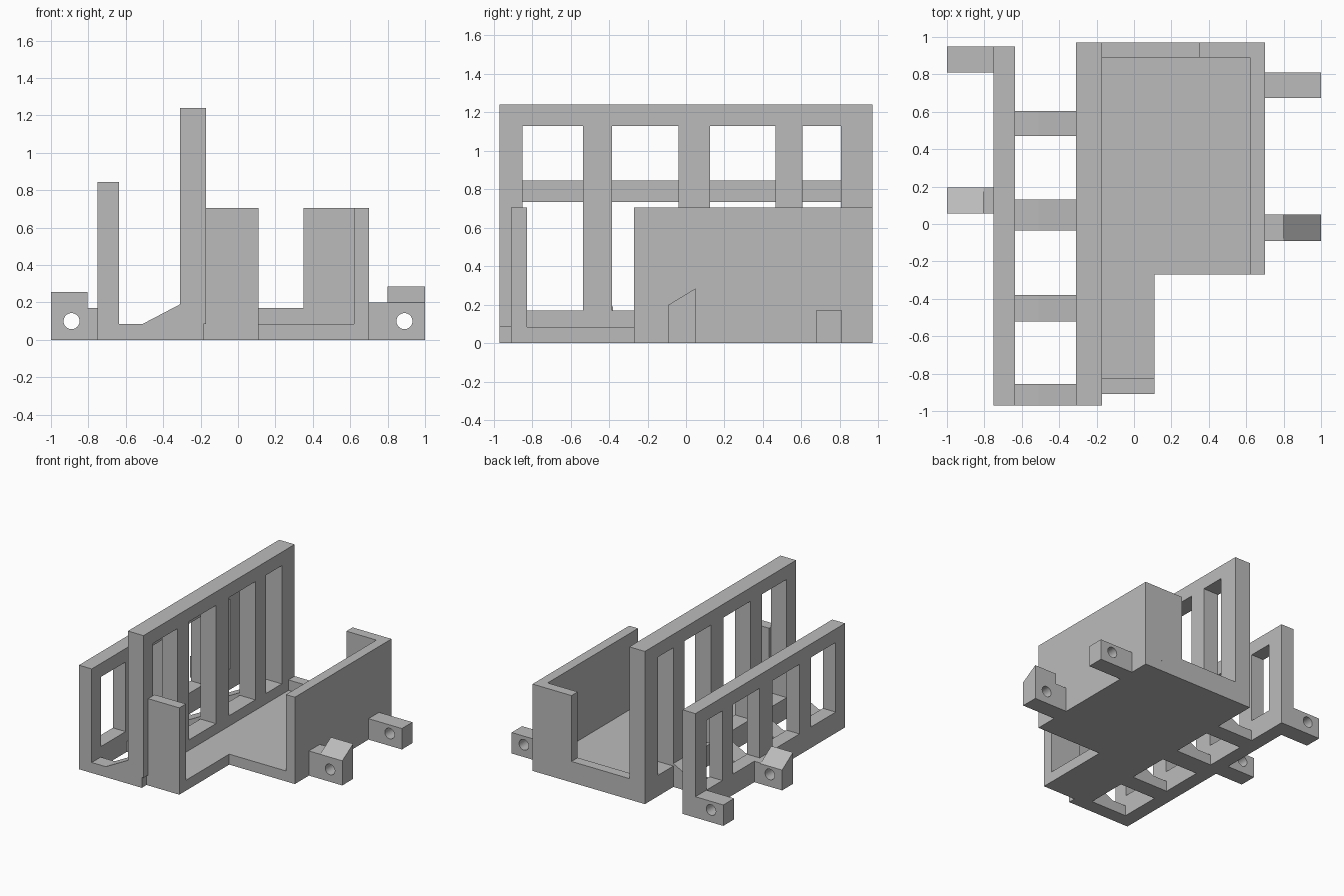
import bpy
import bmesh
from mathutils import Matrix, Vector

if "Cube" in bpy.data.objects:
    bpy.data.objects.remove(bpy.data.objects["Cube"])

GREY = (0.5, 0.5, 0.5, 1)
grey = bpy.data.materials.new("plain grey")
grey.use_nodes = True
grey.diffuse_color = GREY
grey.node_tree.nodes["Principled BSDF"].inputs["Base Color"].default_value = GREY


def finish(name, bm):
    bmesh.ops.recalc_face_normals(bm, faces=bm.faces)
    mesh = bpy.data.meshes.new(name)
    bm.to_mesh(mesh)
    bm.free()
    mesh.materials.append(grey)
    obj = bpy.data.objects.new(name, mesh)
    bpy.context.collection.objects.link(obj)
    return obj


def prism(name, points, axis, lo, hi):
    """Extrude a 2D outline along an axis; the outline uses the other two axes in order."""
    bm = bmesh.new()

    def place(p, depth):
        co = list(p)
        co.insert("xyz".index(axis), depth)
        return bm.verts.new(co)

    face = bm.faces.new([place(p, lo) for p in points])
    extruded = bmesh.ops.extrude_face_region(bm, geom=[face])["geom"]
    shift = Vector((0, 0, 0))
    shift["xyz".index(axis)] = hi - lo
    bmesh.ops.translate(bm, vec=shift, verts=[g for g in extruded if isinstance(g, bmesh.types.BMVert)])
    return finish(name, bm)


def box(name, x, y, z):
    return prism(name, [(x[0], y[0]), (x[1], y[0]), (x[1], y[1]), (x[0], y[1])], "z", *z)


def combine(obj, tools, operation):
    """Apply booleans and remove the tools."""
    for tool in tools:
        mod = obj.modifiers.new("boolean", "BOOLEAN")
        mod.operation, mod.object, mod.solver = operation, tool, "EXACT"
    deps = bpy.context.evaluated_depsgraph_get()
    deps.update()
    obj.data = bpy.data.meshes.new_from_object(obj.evaluated_get(deps))
    obj.modifiers.clear()
    for tool in tools:
        bpy.data.objects.remove(tool)
    return obj


# Two upright frames sharing the same window spacing
WINDOWS = [(-0.85, -0.535), (-0.385, -0.04), (0.125, 0.465), (0.605, 0.805)]


def window_frame(name, x, y, top, sill, head):
    wall = box(name, x, y, (0, top))
    cutters = [box("window_cutter", (x[0] - 0.1, x[1] + 0.1), w, (sill, head)) for w in WINDOWS]
    return combine(wall, cutters, "DIFFERENCE")


tall = window_frame("tall_frame", (-0.31, -0.17), (-0.97, 0.97), 1.24, 0.17, 1.13)
combine(tall, [box("notch_cutter", (-0.185, -0.1), (-1.1, -0.91), (-0.1, 0.085))], "DIFFERENCE")
window_frame("low_frame", (-0.75, -0.635), (-0.97, 0.95), 0.845, 0.17, 0.735)

# Ramped crossbars between the frames
RAMP = [(-0.635, 0), (-0.31, 0), (-0.31, 0.19), (-0.51, 0.085), (-0.635, 0.085)]
for lo, hi in [(-0.97, -0.855), (-0.52, -0.38), (-0.035, 0.13), (0.47, 0.605)]:
    prism("crossbar", RAMP, "y", lo, hi)

# Stepped tray floor with its walls
prism("tray_floor", [(-0.17, -0.91), (0.11, -0.91), (0.11, -0.27), (0.7, -0.27),
                     (0.7, 0.97), (-0.17, 0.97)], "z", 0, 0.085)
box("front_post", (-0.17, 0.11), (-0.91, -0.825), (0.085, 0.705))
prism("tray_corner_wall", [(0.62, -0.27), (0.7, -0.27), (0.7, 0.97), (0.35, 0.97),
                           (0.35, 0.89), (0.62, 0.89)], "z", 0.085, 0.705)
box("back_lip", (-0.17, 0.35), (0.89, 0.97), (0.085, 0.17))


# Drilled mounting lugs
def drill(lug, side, y):
    bm = bmesh.new()
    matrix = Matrix.Translation((side * 0.89, y, 0.1)) @ Matrix.Rotation(1.5708, 4, "X")
    bmesh.ops.create_cone(bm, cap_ends=True, segments=32, radius1=0.043, radius2=0.043,
                          depth=0.5, matrix=matrix)
    combine(lug, [finish("hole_cutter", bm)], "DIFFERENCE")


def lug(name, side, inner, y, height):
    return box(name, sorted((side * inner, side)), y, (0, height))


drill(lug("back_left_lug", 1, 0.7, (0.675, 0.81), 0.17), 1, 0.74)
drill(lug("back_right_lug", -1, 0.75, (0.81, 0.95), 0.17), -1, 0.88)

# Front lugs have a sloped raised head on a lower neck
left_head = prism("front_left_lug", [(-0.09, 0), (0.05, 0), (0.05, 0.285), (-0.09, 0.2)], "x", 0.8, 1)
box("front_left_neck", (0.7, 0.8), (-0.09, 0.05), (0, 0.2))
drill(left_head, 1, -0.02)
right_head = prism("front_right_lug", [(0.055, 0), (0.195, 0), (0.195, 0.165), (0.055, 0.255)], "x", -1, -0.805)
box("front_right_neck", (-0.805, -0.75), (0.055, 0.195), (0, 0.17))
drill(right_head, -1, 0.125)
